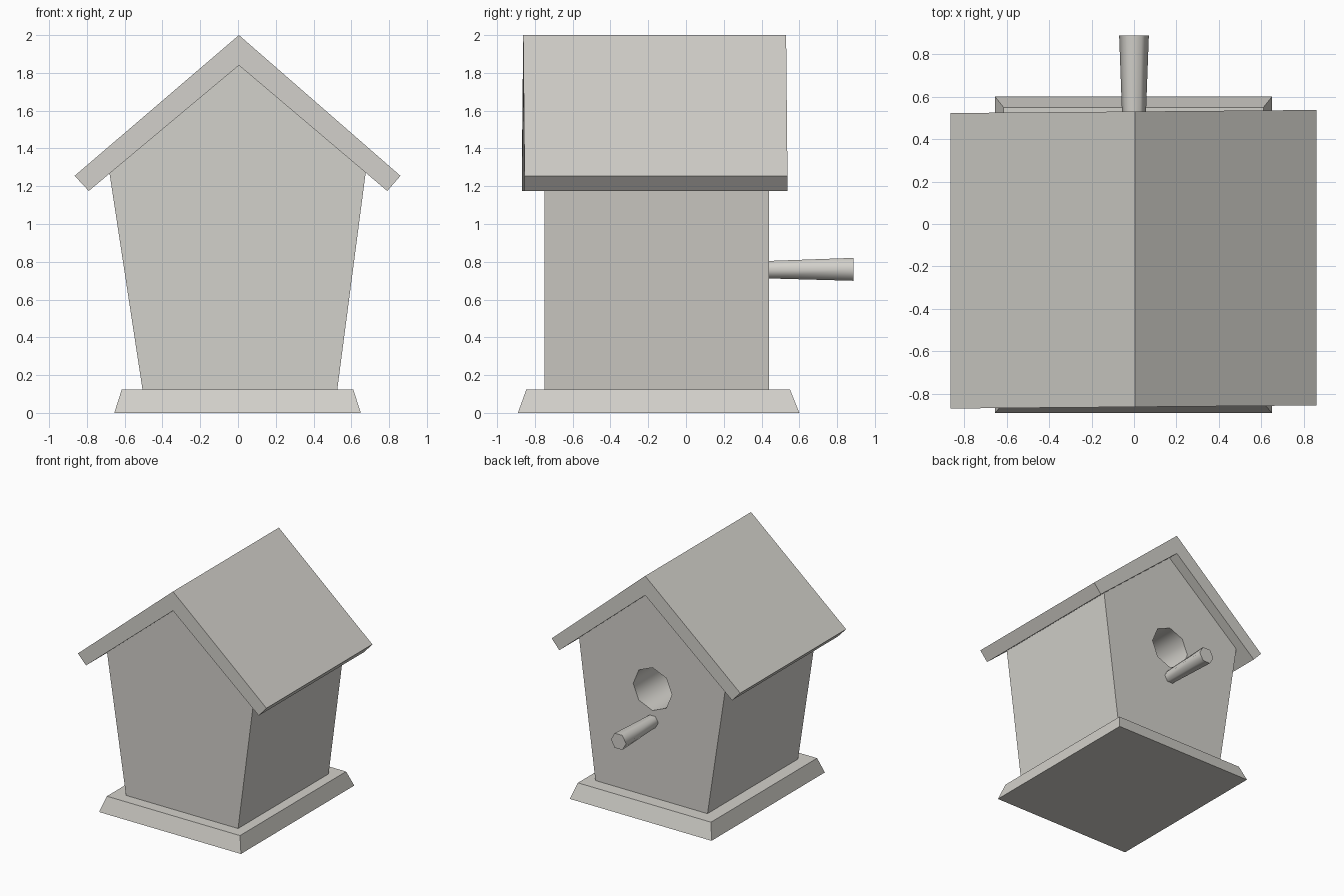
import bpy, math

if "Cube" in bpy.data.objects:
    bpy.data.objects.remove(bpy.data.objects["Cube"])

paint = bpy.data.materials.new("warm_light_grey")
paint.diffuse_color = (0.65, 0.635, 0.595, 1)
paint.use_nodes = True
paint.node_tree.nodes["Principled BSDF"].inputs["Base Color"].default_value = paint.diffuse_color


def loft(name, ring_a, ring_b, smooth_sides=False):
    """Closed solid between two matching rings of points."""
    n = len(ring_a)
    faces = [tuple(range(n)), tuple(range(2 * n - 1, n - 1, -1))]
    faces += [(i, n + i, n + (i + 1) % n, (i + 1) % n) for i in range(n)]
    mesh = bpy.data.meshes.new(name)
    mesh.from_pydata(ring_a + ring_b, [], faces)
    mesh.materials.append(paint)
    for p in mesh.polygons:
        p.use_smooth = smooth_sides and p.index > 1
    ob = bpy.data.objects.new(name, mesh)
    bpy.context.collection.objects.link(ob)
    return ob


def prism(name, profile, y0, y1, skew=0.0):
    """Extrude an (x, z) profile from y0 to y1 (counter-clockwise from the front)."""
    return loft(name, [(x, y0 + skew * x, z) for x, z in profile],
                [(x, y1 + skew * x, z) for x, z in profile])


def ring(n, r, y, z):
    return [(r * math.cos(2 * math.pi * i / n), y, z + r * math.sin(2 * math.pi * i / n))
            for i in range(n)]


def rect(x0, x1, y0, y1, z):
    # clockwise from above so the lower cap faces down
    return [(x0, y0, z), (x0, y1, z), (x1, y1, z), (x1, y0, z)]


# Bevelled base plate
loft("base", rect(-0.655, 0.65, -0.89, 0.6, 0),
     rect(-0.615, 0.61, -0.845, 0.55, 0.125))

# House body, flaring upward, gable tucked into the roof
body = prism("house_body", [(-0.505, 0.12), (0.525, 0.12), (0.677, 1.28),
                            (0.005, 1.85), (-0.682, 1.28)], -0.75, 0.44)

# Folded roof
prism("roof", [(-0.865, 1.255), (-0.79, 1.175), (0.005, 1.84), (0.79, 1.175),
               (0.86, 1.255), (0.005, 2.0)], -0.862, 0.53, 0.0085)

# Tapered six-sided perch
loft("perch", ring(6, 0.052, 0.40, 0.758), ring(6, 0.07, 0.887, 0.76), True)

# Eight-sided entrance hole cut into the back wall
cutter = loft("hole_cutter", ring(8, 0.178, -0.3, 1.026), ring(8, 0.178, 0.6, 1.026), True)
cutter.hide_render = True
cutter.display_type = 'WIRE'
cut = body.modifiers.new("entrance_hole", 'BOOLEAN')
cut.operation = 'DIFFERENCE'
cut.solver = 'EXACT'
cut.object = cutter
